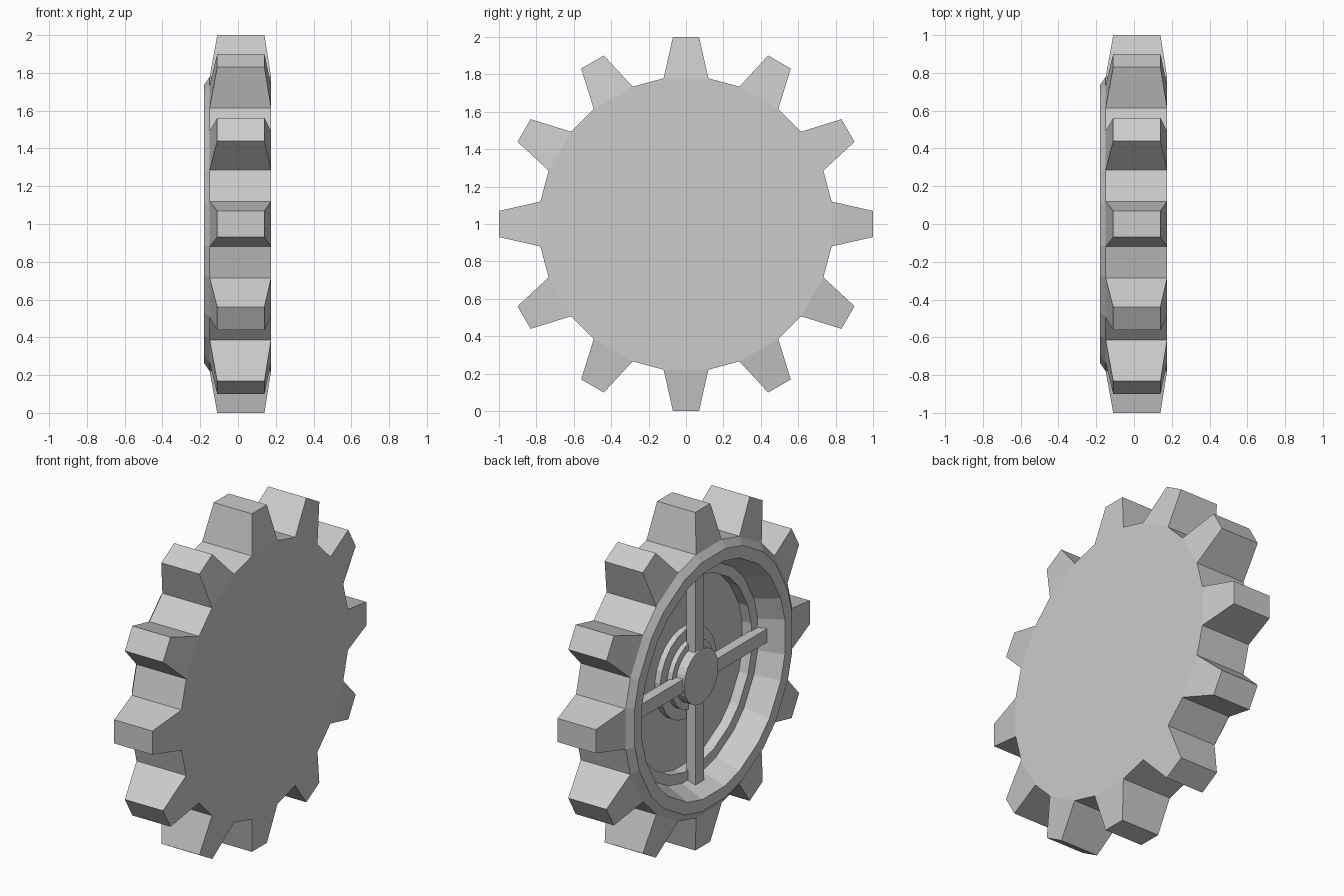
import bpy, bmesh, math
from mathutils import Vector

if "Cube" in bpy.data.objects:
    bpy.data.objects.remove(bpy.data.objects["Cube"])

AXLE_HEIGHT = 1.0
TEETH = 12

grey = bpy.data.materials.new("light_grey_metal")
grey.use_nodes = True
colour = (0.6, 0.6, 0.6, 1)
grey.diffuse_color = colour
grey.node_tree.nodes["Principled BSDF"].inputs["Base Color"].default_value = colour


def radial(angle):
    return Vector((0, math.sin(angle), math.cos(angle)))


def lathe(bm, profile, angles):
    """Sweep (x, radius) points round the axle and cap both ends."""
    rings = [[bm.verts.new(radial(a) * r + Vector((x, 0, 0))) for a in angles]
             for x, r in profile]
    bands = []
    n = len(angles)
    for a, b in zip(rings, rings[1:]):
        bands.append([bm.faces.new((a[i], a[(i + 1) % n], b[(i + 1) % n], b[i]))
                      for i in range(n)])
    bm.faces.new(rings[0])
    bm.faces.new(rings[-1])
    return bands


def finish(bm, name):
    bmesh.ops.recalc_face_normals(bm, faces=bm.faces)
    mesh = bpy.data.meshes.new(name)
    bm.to_mesh(mesh)
    bm.free()
    mesh.materials.append(grey)
    obj = bpy.data.objects.new(name, mesh)
    obj.location.z = AXLE_HEIGHT
    bpy.context.collection.objects.link(obj)
    return obj


# Gear body: flat on one side, stepped dish with a chamfered rim on the other
step = 2 * math.pi / TEETH
half_root = math.atan2(0.12, 0.78)
angles = [k * step + s * half_root for k in range(TEETH) for s in (-1, 1)]
bm = bmesh.new()
bands = lathe(bm, [(0.175, 0.788), (-0.15, 0.788), (-0.18, 0.745), (-0.18, 0.675),
                   (-0.04, 0.62), (-0.04, 0.56), (0.02, 0.56)], angles)

# Teeth: every second outer face is extruded and tapered to a narrow tip
roots = bands[0][::2]
tips = bmesh.ops.extrude_discrete_faces(bm, faces=roots)["faces"]
for face in tips:
    centre = face.calc_center_median()
    out = Vector((0, centre.y, centre.z)).normalized()
    side = Vector((1, 0, 0)).cross(out)
    for v in face.verts:
        x = 0.14 if v.co.x > 0 else -0.11
        v.co = out + side * math.copysign(0.07, v.co.dot(side)) + Vector((x, 0, 0))
finish(bm, "gear_body")

# Stepped hub in the middle of the dish
bm = bmesh.new()
lathe(bm, [(0.03, 0.265), (-0.015, 0.265), (-0.015, 0.2), (-0.045, 0.2),
           (-0.045, 0.16), (-0.1, 0.16)],
      [(i + 0.5) * math.tau / 24 for i in range(24)])
finish(bm, "hub")

# Four spokes bridging from hub to dish wall
for i, name in enumerate(("top", "back", "bottom", "front")):
    bm = bmesh.new()
    bmesh.ops.create_cube(bm, size=1)
    for v in bm.verts:
        v.co = Vector((v.co.x * 0.06 - 0.06, v.co.y * 0.08, v.co.z * 0.52 + 0.37))
    spoke = finish(bm, name + "_spoke")
    spoke.rotation_euler.x = -i * math.pi / 2
